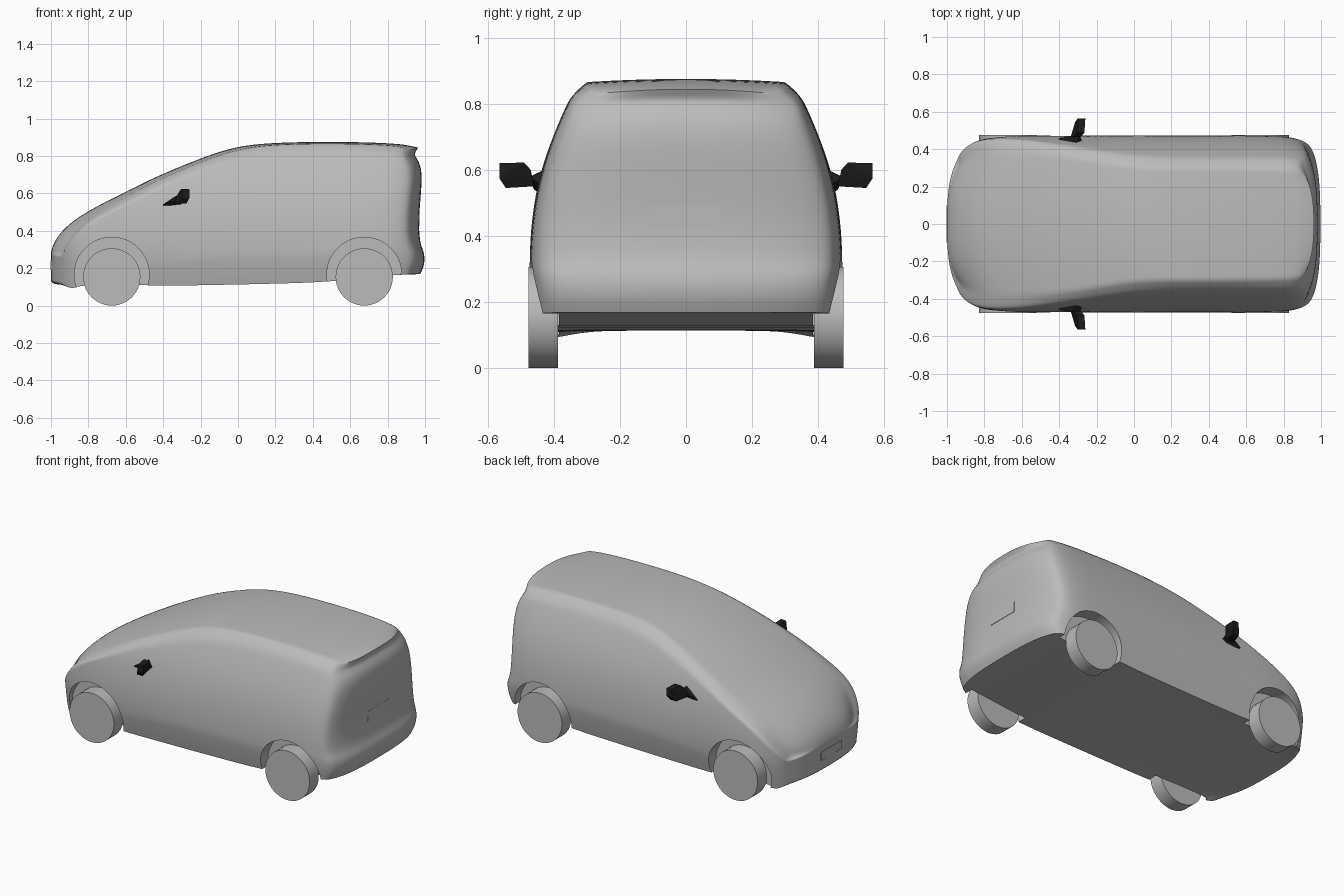
import bpy, bmesh, math
from mathutils import Vector, Matrix

cube = bpy.data.objects.get("Cube")
if cube:
    bpy.data.objects.remove(cube, do_unlink=True)


def material(name, value):
    mat = bpy.data.materials.new(name)
    mat.use_nodes = True
    mat.diffuse_color = (value, value, value, 1)
    mat.node_tree.nodes["Principled BSDF"].inputs["Base Color"].default_value = (value, value, value, 1)
    return mat


GREY = material("body grey", 0.5)
BLACK = material("mirror black", 0.012)


def finish(name, bm, mat, smooth=None):
    bmesh.ops.recalc_face_normals(bm, faces=bm.faces)
    mesh = bpy.data.meshes.new(name)
    bm.to_mesh(mesh)
    bm.free()
    mesh.materials.append(mat)
    obj = bpy.data.objects.new(name, mesh)
    bpy.context.collection.objects.link(obj)
    if smooth:
        shade(obj, smooth)
    return obj


def activate(obj):
    bpy.ops.object.select_all(action='DESELECT')
    obj.select_set(True)
    bpy.context.view_layer.objects.active = obj


def shade(obj, degrees):
    activate(obj)
    bpy.ops.object.shade_smooth_by_angle(angle=math.radians(degrees))


def lookup(table, v):
    """Linear interpolation in a list of (key, value) pairs."""
    if v <= table[0][0]:
        return table[0][1]
    for (a, p), (b, q) in zip(table, table[1:]):
        if v <= b:
            return p + (q - p) * (v - a) / (b - a)
    return table[-1][1]


def cylinder(name, x, y, z, radius, depth, mat, smooth=None):
    bm = bmesh.new()
    place = Matrix.Translation((x, y, z)) @ Matrix.Rotation(math.pi / 2, 4, 'X')
    bmesh.ops.create_cone(bm, cap_ends=True, segments=48, radius1=radius,
                          radius2=radius, depth=depth, matrix=place)
    return finish(name, bm, mat, smooth)


def hull(name, points, mat):
    bm = bmesh.new()
    for p in points:
        bm.verts.new(p)
    bmesh.ops.convex_hull(bm, input=bm.verts)
    return finish(name, bm, mat)


def box(name, center, size, mat):
    bm = bmesh.new()
    bmesh.ops.create_cube(bm, size=1, matrix=Matrix.Translation(center) @ Matrix.Diagonal((*size, 1)))
    return finish(name, bm, mat)


# Body stations: x, underside, roof centre, crown, roof edge half-width, plan factor
STATIONS = [
    (-1.0, .13, .29, .02, .30, .75), (-.985, .11, .34, .035, .32, .8),
    (-.94, .09, .405, .05, .345, .87), (-.87, .1, .465, .045, .365, .935),
    (-.77, .11, .525, .035, .375, .98), (-.6, .11, .61, .03, .38, 1),
    (-.45, .105, .685, .025, .372, 1), (-.3, .107, .748, .022, .355, 1),
    (-.13, .11, .815, .02, .325, 1), (.02, .113, .857, .016, .302, 1),
    (.2, .117, .872, .01, .302, 1), (.47, .125, .877, .01, .3, 1),
    (.7, .15, .873, .01, .298, 1), (.83, .163, .867, .012, .292, .985),
    (.91, .166, .86, .014, .288, .95), (1.0, .168, .845, .016, .282, .9)]
# Half-width by height, and how far the tail is set back by height
WIDTH = [(.09, .435), (.17, .455), (.27, .474), (.38, .474), (.45, .467), (.55, .452),
         (.62, .432), (.7, .404), (.8, .36), (.87, .325)]
TAIL = [(.17, -.025), (.22, 0), (.285, 0), (.315, -.025), (.5, -.04), (.6, -.018),
        (.7, -.014), (.77, -.028), (.805, -.065), (.845, -.035)]
LEVELS = [0, .08, .18, .23, .4, .6, .78, .89, .945, 1]
ACROSS = [-1, -.75, -.4, 0, .4, .75, 1]


def body_point(i, j, k):
    x, low, top, crown, edge, plan = STATIONS[i]
    t, h = ACROSS[j], LEVELS[k]
    ceiling = top - crown * t * t
    z = low + h * (ceiling - low)
    if k == 0 and abs(t) < 1:
        z = max(z, .113)
    half = edge if k == len(LEVELS) - 1 else max(edge, lookup(WIDTH, z) * plan)
    nose = max(0, (-.8 - x) / .2)
    tail = {len(STATIONS) - 1: 1, len(STATIONS) - 2: .3}.get(i, 0)
    return Vector((x + .06 * nose * t ** 4 + tail * (lookup(TAIL, z) - .05 * t ** 4), t * half, z))


def build_body():
    """Wrap a box-shaped grid around the stations, levels and columns."""
    bm = bmesh.new()
    verts = {}
    last = (len(STATIONS) - 1, len(ACROSS) - 1, len(LEVELS) - 1)

    def vert(key):
        if key not in verts:
            verts[key] = bm.verts.new(body_point(*key))
        return verts[key]

    for axis in range(3):
        u, v = [a for a in range(3) if a != axis]
        for side in (0, last[axis]):
            for a in range(last[u]):
                for b in range(last[v]):
                    corners = []
                    for da, db in ((0, 0), (1, 0), (1, 1), (0, 1)):
                        key = [side] * 3
                        key[u], key[v] = a + da, b + db
                        corners.append(vert(tuple(key)))
                    bm.faces.new(corners)
    # Keep the lower rim crisp and the roof edges firm
    crease = bm.edges.layers.float.new("crease_edge")
    rim = {v: key for key, v in verts.items()}
    for e in bm.edges:
        p, q = (rim[v] for v in e.verts)
        on_side = p[1] == q[1] and p[1] in (0, last[1])
        on_end = p[0] == q[0] and p[0] in (0, last[0])
        if p[2] == q[2] == 0 and (on_side or on_end):
            e[crease] = 1
        elif p[2] == q[2] == last[2] and (on_side or p[0] == q[0] == last[0]):
            e[crease] = .6
    return finish("body_shell", bm, GREY)


body = build_body()
subsurf = body.modifiers.new("rounding", 'SUBSURF')
subsurf.levels = subsurf.render_levels = 2

# Wheels and wheel arches
cutters = []
for end, x in (("front", -.675), ("rear", .675)):
    for side, s in (("left", 1), ("right", -1)):
        cylinder(f"{end}_{side}_wheel", x, s * .432, .153, .153, .09, GREY, 40)
        arch = cylinder(f"{end}_{side}_arch_cutter", x, s * .535, .165, .2, .3, GREY)
        arch.hide_render = True
        cutters.append(arch)
        cut = body.modifiers.new("arch", 'BOOLEAN')
        cut.operation, cut.solver, cut.object = 'DIFFERENCE', 'EXACT', arch

activate(body)
for name in [m.name for m in body.modifiers]:
    bpy.ops.object.modifier_apply(modifier=name)
for arch in cutters:
    bpy.data.objects.remove(arch, do_unlink=True)
shade(body, 35)

# Door mirrors: a foot on the door and a swept housing
for side, s in (("left", 1), ("right", -1)):
    hull(f"{side}_mirror_foot", [(x, s * y, z) for x, y, z in (
        (-.4, .44, .53), (-.4, .46, .54), (-.31, .44, .53), (-.28, .445, .56),
        (-.29, .475, .575), (-.33, .47, .58), (-.31, .43, .6))], BLACK)
    hull(f"{side}_mirror_housing", [(x, s * y, z) for x, y, z in (
        (-.34, .46, .55), (-.29, .46, .55), (-.32, .47, .6), (-.28, .47, .6),
        (-.315, .545, .545), (-.275, .545, .545), (-.3, .565, .575),
        (-.26, .565, .575), (-.295, .565, .62), (-.26, .565, .62),
        (-.305, .49, .622), (-.265, .49, .622))], BLACK)

# Number plates
box("rear_plate", (.966, 0, .458), (.009, .206, .064), GREY)
box("front_plate", (-.999, 0, .215), (.009, .2, .05), GREY)
